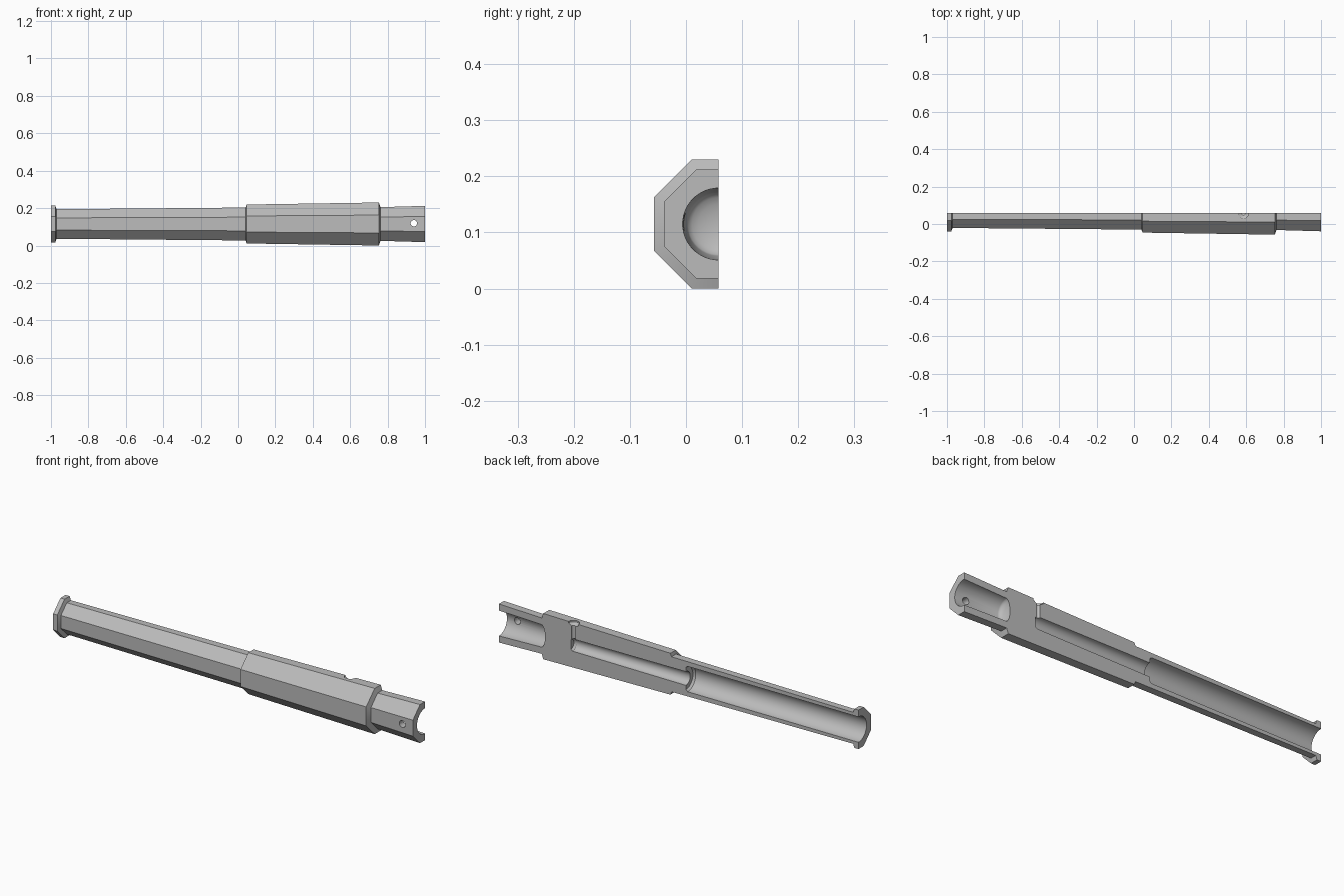
import bpy, bmesh, math
from mathutils import Matrix, Vector

cube = bpy.data.objects.get("Cube")
if cube:
    bpy.data.objects.remove(cube, do_unlink=True)

AXIS_Y, AXIS_Z = 0.058, 0.115
T = math.tan(math.pi / 8)

steel = bpy.data.materials.new("grey steel")
steel.use_nodes = True
GREY = (0.5, 0.5, 0.5, 1)
steel.diffuse_color = GREY
steel.node_tree.nodes["Principled BSDF"].inputs["Base Color"].default_value = GREY


def make_object(name, rings, closed_ends=True):
    """Skin a list of equal point loops into a capped solid."""
    bm = bmesh.new()
    loops = [[bm.verts.new(p) for p in ring] for ring in rings]
    n = len(loops[0])
    for a, b in zip(loops, loops[1:]):
        for i in range(n):
            j = (i + 1) % n
            bm.faces.new((a[i], a[j], b[j], b[i]))
    bm.faces.new(loops[0])
    bm.faces.new(loops[-1])
    bmesh.ops.recalc_face_normals(bm, faces=bm.faces)
    mesh = bpy.data.meshes.new(name)
    bm.to_mesh(mesh)
    bm.free()
    obj = bpy.data.objects.new(name, mesh)
    bpy.context.collection.objects.link(obj)
    mesh.materials.append(steel)
    return obj


def half_octagon(x, a):
    pts = [(0, a), (-a * T, a), (-a, a * T), (-a, -a * T), (-a * T, -a), (0, -a)]
    return [(x, AXIS_Y + y, AXIS_Z + z) for y, z in pts]


def lathe(name, profile, origin, direction, sides=40):
    """Round solid from (distance along axis, radius) pairs."""
    turn = Vector(direction).to_track_quat('Z', 'Y').to_matrix().to_4x4()
    place = Matrix.Translation(origin) @ turn
    angles = [2 * math.pi * (i + 0.5) / sides for i in range(sides)]
    rings = [[place @ Vector((r * math.cos(t), r * math.sin(t), d)) for t in angles]
             for d, r in profile]
    return make_object(name, rings)


# Sectioned barrel: muzzle flange, tapering tube, thick breech, rear neck
outline = [(-1, 0.098), (-0.977, 0.098), (-0.97, 0.079), (0.04, 0.088),
           (0.046, 0.104), (0.753, 0.115), (0.762, 0.09), (1, 0.097)]
barrel = make_object("barrel_half", [half_octagon(x, a) for x, a in outline])

# Cutters for the hollow parts
centre = (0, AXIS_Y, AXIS_Z)
dome = [(0.765 - 0.022 * math.sin(t), 0.057 * math.cos(t))
        for t in (1.45, 1.2, 0.9, 0.6, 0.3, 0)]
cutters = [
    lathe("main_bore", [(-1.1, 0.064), (-0.05, 0.064), (-0.04, 0.056)], centre, (1, 0, 0)),
    lathe("powder_chamber", [(-0.1, 0.035), (0.59, 0.031), (0.6, 0.024)], centre, (1, 0, 0)),
    lathe("rear_socket", dome + [(1, 0.064), (1.1, 0.067)], centre, (1, 0, 0)),
    lathe("touch_hole", [(0, 0.01), (0.095, 0.01), (0.105, 0.028), (0.2, 0.028)],
          (0.585, AXIS_Y, AXIS_Z), (0, 0, 1), 24),
    lathe("pin_hole", [(0, 0.017), (0.2, 0.017)], (0.94, AXIS_Y - 0.01, AXIS_Z + 0.004),
          (0, -1, 0), 24),
]

bpy.context.view_layer.objects.active = barrel
for cutter in cutters:
    cutter.hide_render = True
    cut = barrel.modifiers.new(cutter.name, 'BOOLEAN')
    cut.operation = 'DIFFERENCE'
    cut.solver = 'EXACT'
    cut.object = cutter
    bpy.ops.object.modifier_apply(modifier=cut.name)
for cutter in cutters:
    bpy.data.objects.remove(cutter, do_unlink=True)

# Smooth the round bores, keep the flats crisp
bpy.ops.object.select_all(action='DESELECT')
barrel.select_set(True)
bpy.ops.object.shade_smooth_by_angle(angle=math.radians(30))
